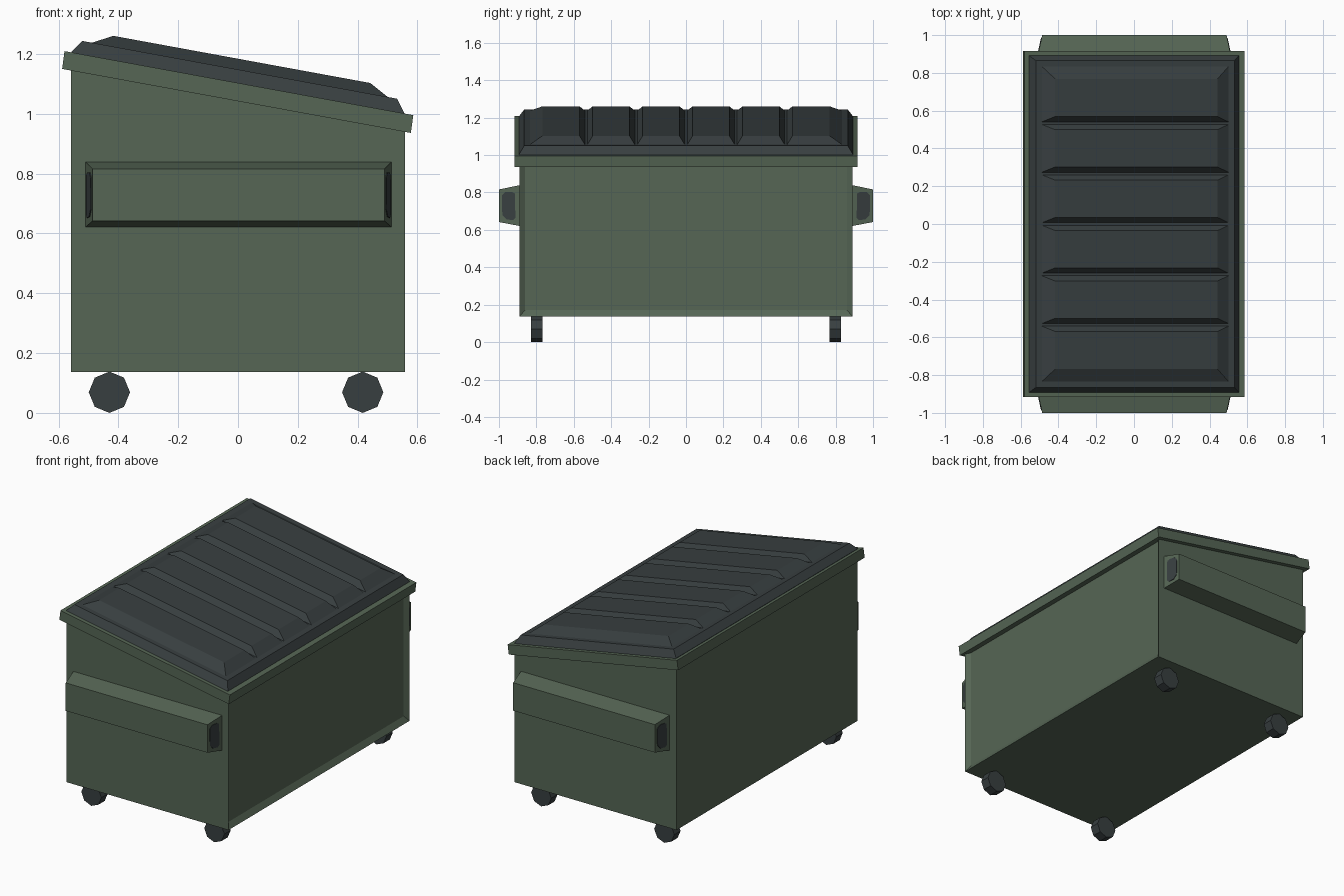
import bpy, bmesh, math

if "Cube" in bpy.data.objects:
    bpy.data.objects.remove(bpy.data.objects["Cube"])


def material(name, rgb):
    m = bpy.data.materials.new(name)
    m.diffuse_color = (*rgb, 1)
    m.use_nodes = True
    m.node_tree.nodes["Principled BSDF"].inputs["Base Color"].default_value = m.diffuse_color
    return m


GREEN = material("dull green paint", (0.092, 0.132, 0.090))
DARK = material("dark grey plastic", (0.039, 0.049, 0.051))


def slope(x):
    """Height of the sloping rim top at x."""
    return 1.103 - 0.1835 * x


def make(name, bm, mat):
    bmesh.ops.recalc_face_normals(bm, faces=bm.faces)
    me = bpy.data.meshes.new(name)
    bm.to_mesh(me)
    bm.free()
    me.materials.append(mat)
    ob = bpy.data.objects.new(name, me)
    bpy.context.collection.objects.link(ob)
    return ob


def loft(bm, low, high):
    """Solid between two matching point loops."""
    a = [bm.verts.new(p) for p in low]
    b = [bm.verts.new(p) for p in high]
    bm.faces.new(a)
    bm.faces.new(b)
    n = len(a)
    return [bm.faces.new((a[i], a[(i + 1) % n], b[(i + 1) % n], b[i])) for i in range(n)]


def sloped_rect(x0, x1, y0, y1, h):
    """Rectangle lying parallel to the rim, h above it."""
    return [(x, y, slope(x) + h) for x, y in ((x0, y0), (x1, y0), (x1, y1), (x0, y1))]


# Body with a sloping top and a recessed panel on the low end
bm = bmesh.new()
X, Y, Z = 0.558, 0.89, 0.137
sides = loft(bm, [(-X, -Y, Z), (X, -Y, Z), (X, Y, Z), (-X, Y, Z)],
             sloped_rect(-X, X, -Y, Y, -0.03))
end = sides[1]
bmesh.ops.recalc_face_normals(bm, faces=bm.faces)
bmesh.ops.inset_individual(bm, faces=[end], thickness=0.042, depth=0)
for v in end.verts:
    v.co.x -= 0.02
    v.co.z = 0.172 if v.co.z < 0.5 else 0.965
make("body", bm, GREEN)

# Rim, tilted with the top
bm = bmesh.new()
loft(bm, sloped_rect(-0.588, 0.578, -0.917, 0.917, -0.061),
     sloped_rect(-0.580, 0.586, -0.917, 0.917, 0))
make("rim", bm, GREEN)

# Lid: low tray plus six raised panels separated by grooves
bm = bmesh.new()
loft(bm, sloped_rect(-0.558, 0.555, -0.895, 0.895, -0.01),
     sloped_rect(-0.557, 0.556, -0.893, 0.893, 0.002))
loft(bm, sloped_rect(-0.557, 0.556, -0.893, 0.893, 0.002),
     sloped_rect(-0.52, 0.532, -0.865, 0.865, 0.045))
for i in range(6):
    y0, y1 = -0.801 + 0.267 * i, -0.534 + 0.267 * i
    b0, t0 = (-0.836, -0.768) if i == 0 else (y0 + 0.006, y0 + 0.035)
    b1, t1 = (0.836, 0.768) if i == 5 else (y1 - 0.006, y1 - 0.035)
    loft(bm, sloped_rect(-0.49, 0.502, b0, b1, 0.044),
         sloped_rect(-0.417, 0.442, t0, t1, 0.081))
make("lid", bm, DARK)

# Fork pockets on both long ends, with dark openings at their tips
for side, label in ((-1, "front"), (1, "back")):
    bm = bmesh.new()
    loft(bm, [(x, side * 0.885, z) for x, z in
              ((-0.511, 0.62), (0.514, 0.62), (0.514, 0.84), (-0.511, 0.84))],
         [(x, side, z) for x, z in
          ((-0.486, 0.642), (0.490, 0.642), (0.490, 0.816), (-0.486, 0.816))])
    make(label + "_fork_pocket", bm, GREEN)
    outline = ((0.985, 0.785), (0.965, 0.803), (0.93, 0.803), (0.915, 0.795),
               (0.912, 0.665), (0.925, 0.652), (0.96, 0.656), (0.982, 0.68))
    bm = bmesh.new()
    for end_x in (-1, 1):
        def ring(off):
            return [(0.0015 + end_x * (0.5125 - 0.0245 * (y - 0.885) / 0.115 + off),
                     side * y, z) for y, z in outline]
        loft(bm, ring(-0.003), ring(0.003))
    make(label + "_pocket_openings", bm, DARK)

# Octagonal wheels
for wx in (-0.43, 0.417):
    for wy in (-0.797, 0.797):
        bm = bmesh.new()
        rings = [[(wx + 0.069 * math.cos(k * math.pi / 4), wy + d,
                   0.069 + 0.069 * math.sin(k * math.pi / 4)) for k in range(8)]
                 for d in (-0.031, 0.031)]
        loft(bm, *rings)
        make("wheel", bm, DARK)
